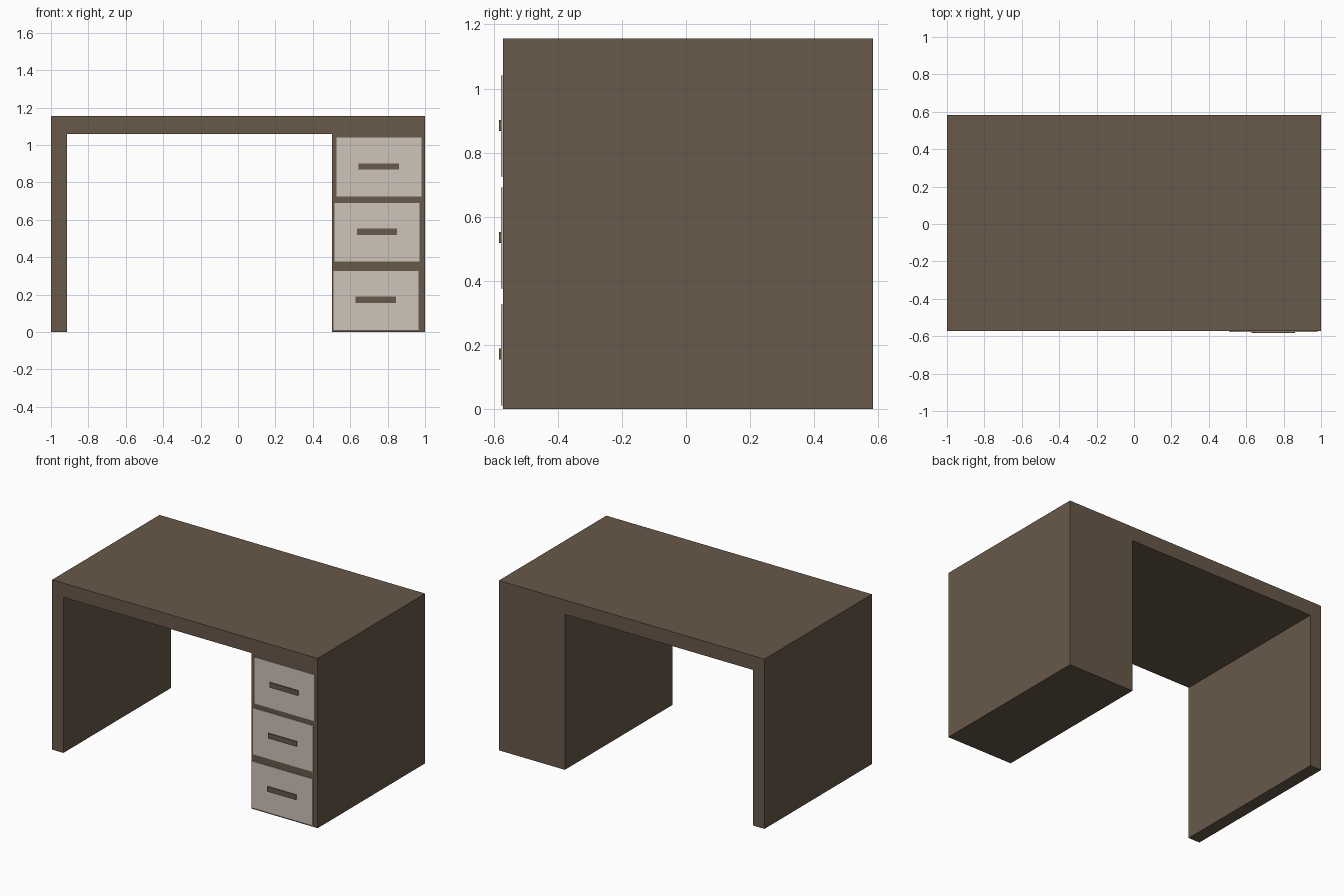
import bpy, bmesh

if "Cube" in bpy.data.objects:
    bpy.data.objects.remove(bpy.data.objects["Cube"])


def material(name, rgb):
    m = bpy.data.materials.new(name)
    m.diffuse_color = (*rgb, 1)
    m.use_nodes = True
    m.node_tree.nodes["Principled BSDF"].inputs["Base Color"].default_value = m.diffuse_color
    return m


brown = material("dark_brown_wood", (0.138, 0.099, 0.067))
pale = material("pale_drawer_front", (0.62, 0.55, 0.49))


def extrude(name, profile, y0, y1, mat):
    """Extrude an x-z outline from y0 (front) to y1 (back)."""
    bm = bmesh.new()
    face = bm.faces.new([bm.verts.new((x, y0, z)) for x, z in profile])
    out = bmesh.ops.extrude_face_region(bm, geom=[face])
    verts = [g for g in out["geom"] if isinstance(g, bmesh.types.BMVert)]
    bmesh.ops.translate(bm, verts=verts, vec=(0, y1 - y0, 0))
    bmesh.ops.recalc_face_normals(bm, faces=bm.faces)
    me = bpy.data.meshes.new(name)
    bm.to_mesh(me)
    bm.free()
    me.materials.append(mat)
    ob = bpy.data.objects.new(name, me)
    bpy.context.collection.objects.link(ob)
    return ob


def box(name, x0, x1, z0, z1, y0, y1, mat):
    return extrude(name, [(x0, z0), (x1, z0), (x1, z1), (x0, z1)], y0, y1, mat)


# Desk body: side panel, top and drawer pedestal in one outline
FRONT, BACK = -0.571, 0.584
extrude("desk_body",
        [(-1, 0), (-0.915, 0), (-0.915, 1.059), (0.503, 1.059),
         (0.503, 0), (1, 0), (1, 1.156), (-1, 1.156)],
        FRONT, BACK, brown)

# Drawer fronts, each shifted slightly, with bar handles
for label, x, z in (("bottom", 0.511, 0.012), ("middle", 0.517, 0.376),
                    ("top", 0.527, 0.725)):
    box(label + "_drawer_front", x, x + 0.453, z, z + 0.315,
        FRONT - 0.006, FRONT + 0.01, pale)
    box(label + "_drawer_handle", x + 0.118, x + 0.333, z + 0.143, z + 0.177,
        FRONT - 0.013, FRONT, brown)
